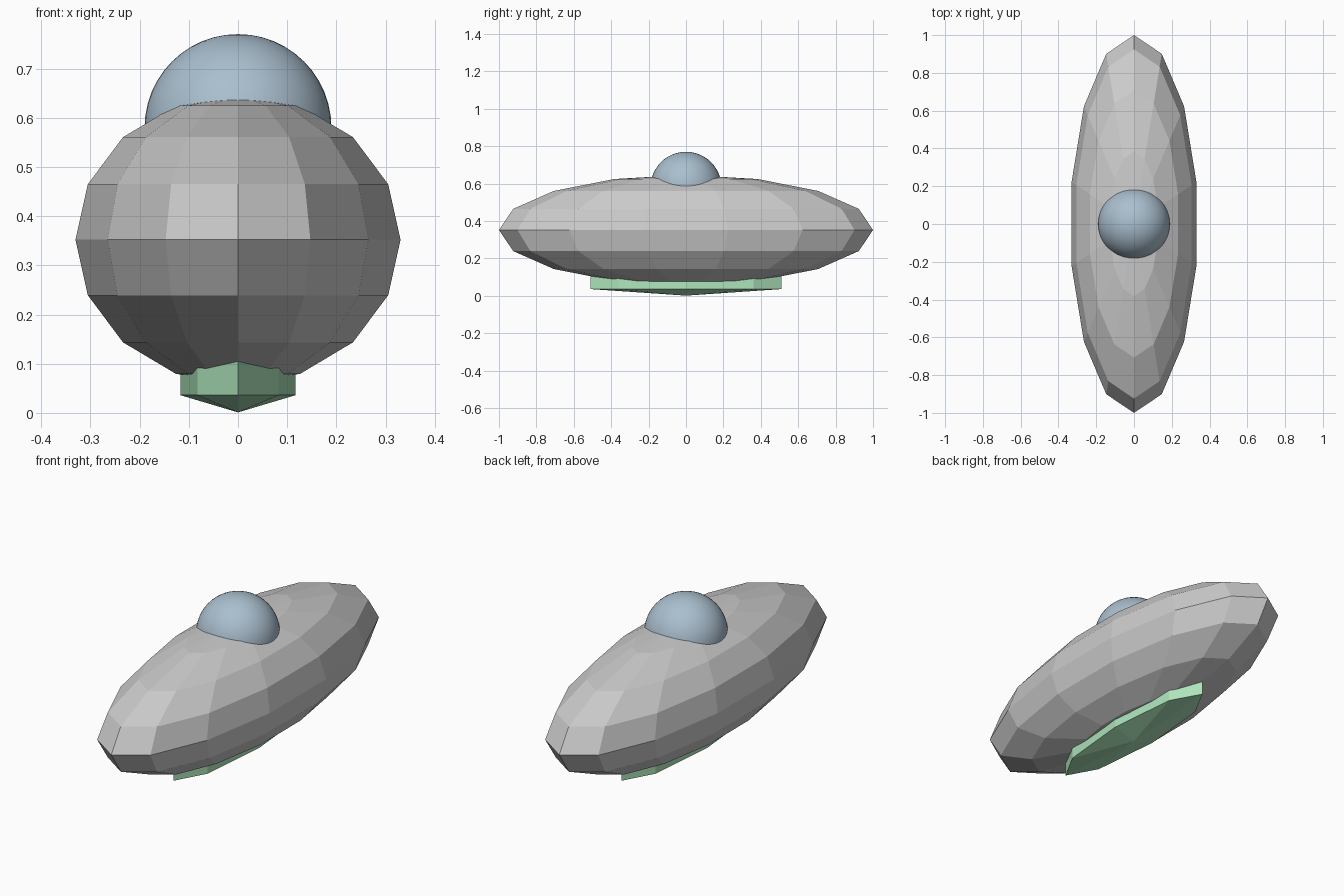
import bpy, bmesh
from math import sin, cos, pi, radians

if "Cube" in bpy.data.objects:
    bpy.data.objects.remove(bpy.data.objects["Cube"])


def paint(obj, name, rgb):
    mat = bpy.data.materials.new(name)
    mat.diffuse_color = (*rgb, 1)
    mat.use_nodes = True
    mat.node_tree.nodes["Principled BSDF"].inputs["Base Color"].default_value = mat.diffuse_color
    obj.data.materials.append(mat)


def lathe(name, profile, sides, rx, ry):
    """Turn a (radius factor, z) profile into an elliptical solid with a corner on the y axis."""
    bm = bmesh.new()
    rings = []
    for r, z in profile:
        count = sides if r > 1e-6 else 1
        rings.append([bm.verts.new((rx * r * sin(2 * pi * i / sides),
                                    -ry * r * cos(2 * pi * i / sides), z))
                      for i in range(count)])
    for low, high in zip(rings, rings[1:]):
        for i in range(sides):
            j = (i + 1) % sides
            corners = [low[i % len(low)], low[j % len(low)],
                       high[j % len(high)], high[i % len(high)]]
            bm.faces.new(list(dict.fromkeys(corners)))
    if len(rings[-1]) > 1:
        bm.faces.new(rings[-1])
    bmesh.ops.recalc_face_normals(bm, faces=bm.faces)
    mesh = bpy.data.meshes.new(name)
    bm.to_mesh(mesh)
    bm.free()
    obj = bpy.data.objects.new(name, mesh)
    bpy.context.collection.objects.link(obj)
    return obj


# Faceted ellipsoid hull
hull_profile = [(cos(radians(a / 10)), 0.352 + 0.295 * sin(radians(a / 10)))
                for a in range(-900, 901, 225)]
lathe("hull", hull_profile, 14, 0.339, 1.0)

# Eight-sided keel plate with a shallow pointed underside
keel = lathe("keel", [(0, 0.001), (1, 0.036), (1, 0.14)], 8, 0.117, 0.51)
paint(keel, "pale_green", (0.43, 0.8, 0.51))

# Smooth dome sunk into the top of the hull
bpy.ops.mesh.primitive_uv_sphere_add(segments=48, ring_count=24, radius=0.19,
                                     location=(0, 0, 0.58))
dome = bpy.context.object
dome.name = "dome"
bpy.ops.object.shade_smooth()
paint(dome, "blue_grey", (0.4, 0.52, 0.62))
